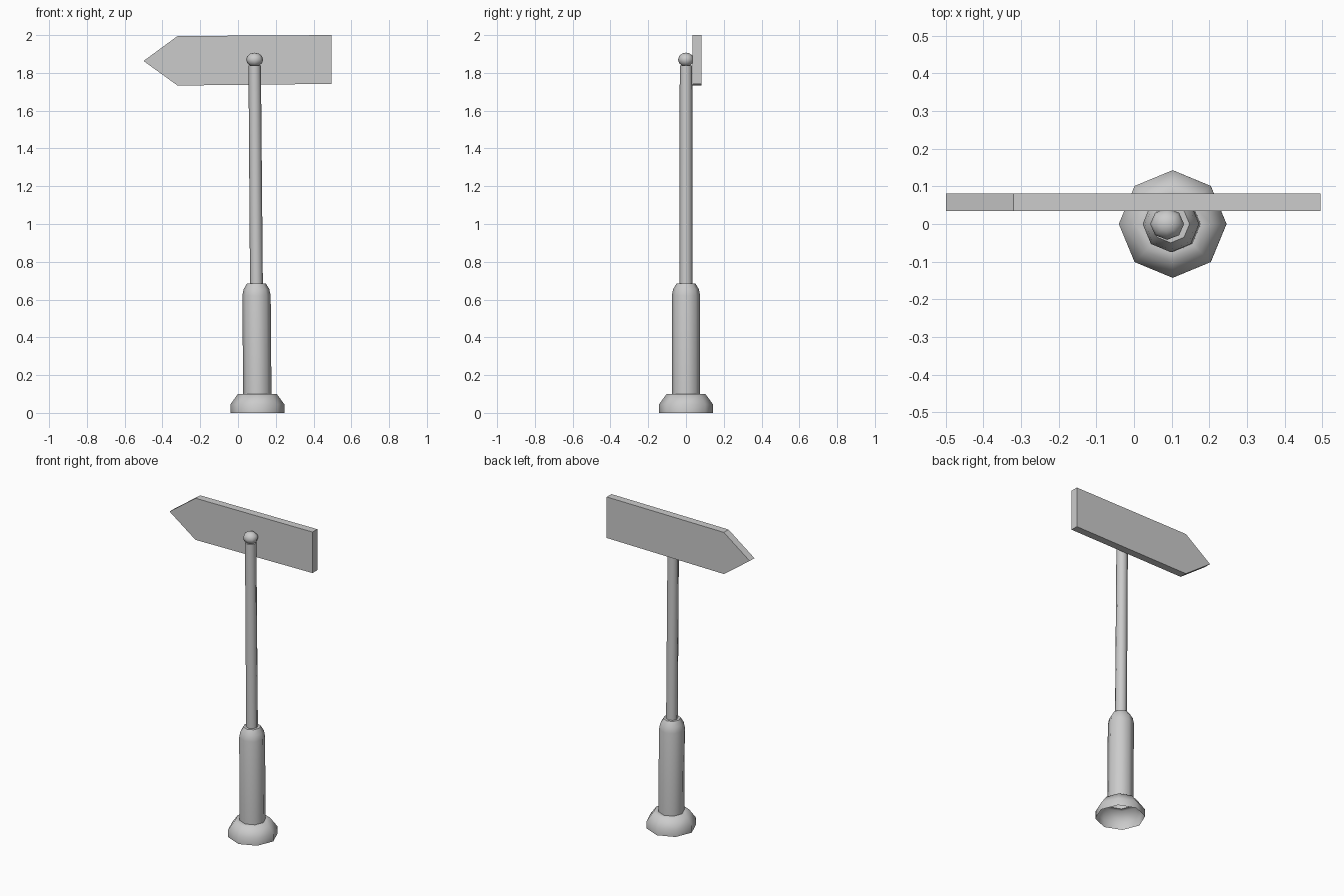
import bpy, bmesh
from math import cos, sin, tau, radians

cube = bpy.data.objects.get("Cube")
if cube:
    bpy.data.objects.remove(cube)

grey = bpy.data.materials.new("plain grey")
grey.use_nodes = True
grey.diffuse_color = (0.6, 0.6, 0.6, 1)
grey.node_tree.nodes["Principled BSDF"].inputs["Base Color"].default_value = (0.6, 0.6, 0.6, 1)


def finish(name, bm, smooth=None):
    bmesh.ops.recalc_face_normals(bm, faces=bm.faces)
    mesh = bpy.data.meshes.new(name)
    bm.to_mesh(mesh)
    bm.free()
    mesh.materials.append(grey)
    obj = bpy.data.objects.new(name, mesh)
    bpy.context.collection.objects.link(obj)
    if smooth:
        bpy.ops.object.select_all(action="DESELECT")
        obj.select_set(True)
        bpy.context.view_layer.objects.active = obj
        bpy.ops.object.shade_smooth_by_angle(angle=radians(smooth))
    return obj


def lean_x(z):
    """The whole post leans very slightly towards -x."""
    return 0.103 - 0.008 * z


def lathe(name, profile, cap=False, smooth=60, sides=8):
    """Eight-sided turned part from (radius, height) pairs, open below."""
    bm = bmesh.new()
    rings = [[bm.verts.new((lean_x(z) + r * cos(tau * i / sides),
                            r * sin(tau * i / sides), z)) for i in range(sides)]
             for r, z in profile]
    for low, high in zip(rings, rings[1:]):
        for i in range(sides):
            j = (i + 1) % sides
            bm.faces.new((low[i], low[j], high[j], high[i]))
    if cap:
        bm.faces.new(rings[-1])
    return finish(name, bm, smooth)


# Hollow foot, lower column and slim pole
lathe("foot", [(0.143, 0), (0.143, 0.045), (0.103, 0.1), (0.075, 0.1)])
lathe("lower_column", [(0.075, 0.1), (0.075, 0.62), (0.068, 0.655),
                       (0.05, 0.685), (0.033, 0.685)])
lathe("pole", [(0.034, 0.68), (0.033, 1.84)], cap=True)

# Slightly flattened ball on top
bm = bmesh.new()
bmesh.ops.create_uvsphere(bm, u_segments=8, v_segments=6, radius=1)
bmesh.ops.scale(bm, vec=(0.045, 0.042, 0.037), verts=bm.verts)
bmesh.ops.translate(bm, vec=(0.088, 0, 1.87), verts=bm.verts)
finish("ball_finial", bm, 80)

# Pointed sign board behind the pole
bm = bmesh.new()
outline = [(-0.5, 1.863), (-0.32, 1.733), (0.495, 1.742), (0.495, 2.0), (-0.32, 1.995)]
front = bm.faces.new([bm.verts.new((x, 0.034, z)) for x, z in outline])
back = bmesh.ops.extrude_face_region(bm, geom=[front])["geom"]
bmesh.ops.translate(bm, vec=(0, 0.047, 0),
                    verts=[v for v in back if isinstance(v, bmesh.types.BMVert)])
if not any(len(f.verts) == 5 and f.calc_center_median().y < 0.04 for f in bm.faces):
    bm.faces.new([v for v in front.verts])
finish("sign_board", bm)
